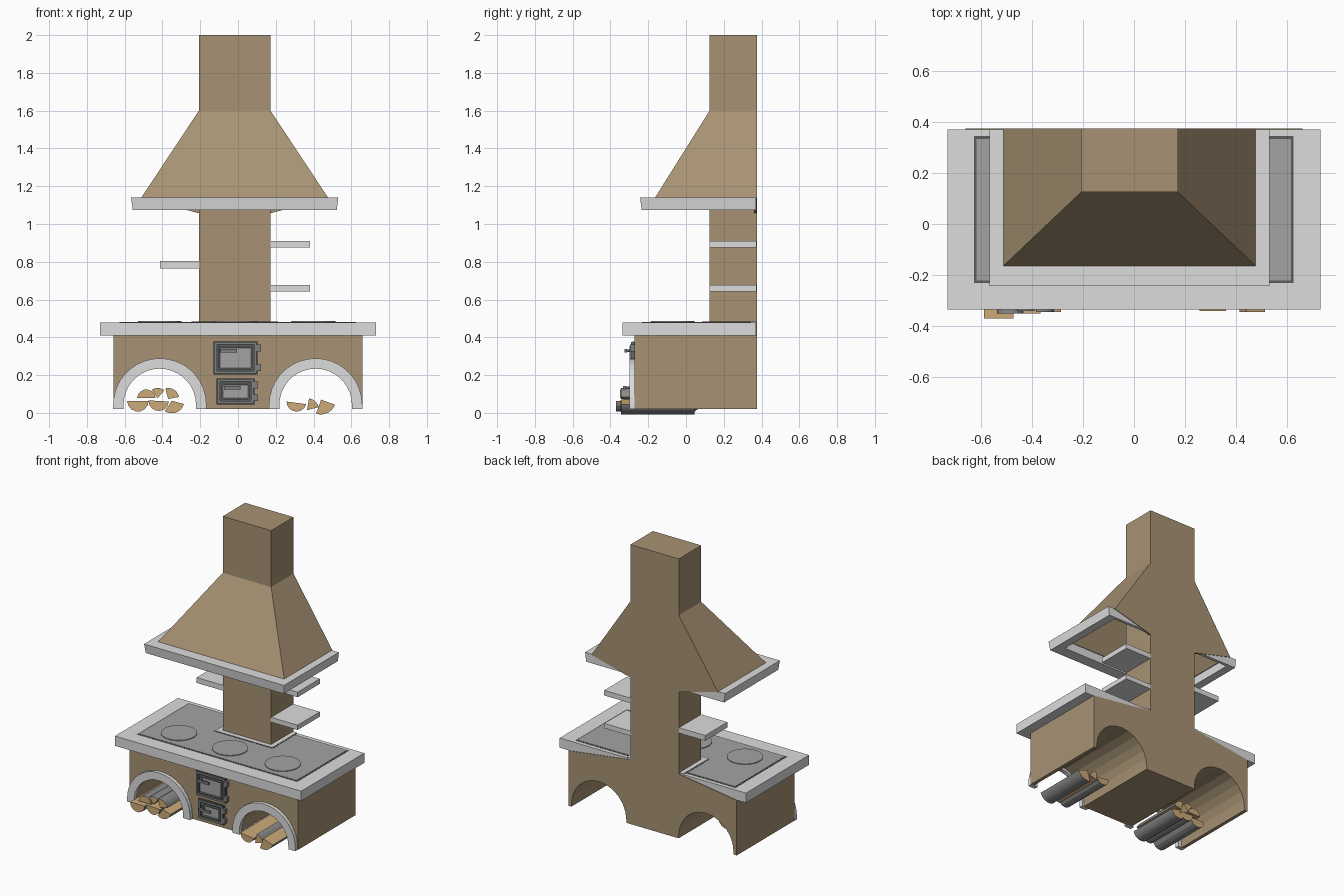
import bpy, bmesh, math

if "Cube" in bpy.data.objects:
    bpy.data.objects.remove(bpy.data.objects["Cube"])


def mat(name, r, g, b):
    m = bpy.data.materials.new(name)
    m.diffuse_color = (r, g, b, 1)
    m.use_nodes = True
    m.node_tree.nodes["Principled BSDF"].inputs["Base Color"].default_value = m.diffuse_color
    return m


TAN = mat("tan_plaster", 0.39, 0.29, 0.175)
STONE = mat("pale_stone", 0.72, 0.72, 0.72)
STEEL = mat("steel_grey", 0.37, 0.37, 0.37)
IRON = mat("iron_grey", 0.21, 0.22, 0.22)
DARK = mat("dark_iron", 0.10, 0.105, 0.105)
WOOD = mat("cut_wood", 0.60, 0.40, 0.19)
BARK = mat("grey_bark", 0.26, 0.26, 0.26)


def finish(name, bm, *mats):
    bmesh.ops.recalc_face_normals(bm, faces=bm.faces[:])
    me = bpy.data.meshes.new(name)
    bm.to_mesh(me)
    bm.free()
    for m in mats:
        me.materials.append(m)
    ob = bpy.data.objects.new(name, me)
    bpy.context.collection.objects.link(ob)
    return ob


def loft(name, sections, m, closed=False):
    """Skin rectangles (x0, x1, y0, y1, z); closed joins last to first, else caps."""
    bm = bmesh.new()
    rings = [[bm.verts.new(p) for p in ((a, c, z), (b, c, z), (b, d, z), (a, d, z))]
             for a, b, c, d, z in sections]
    pairs = list(zip(rings, rings[1:]))
    if closed:
        pairs.append((rings[-1], rings[0]))
    else:
        bm.faces.new(rings[0])
        bm.faces.new(rings[-1])
    for lo, hi in pairs:
        for i in range(4):
            j = (i + 1) % 4
            bm.faces.new((lo[i], lo[j], hi[j], hi[i]))
    return finish(name, bm, m)


def box(name, x0, x1, y0, y1, z0, z1, m):
    return loft(name, [(x0, x1, y0, y1, z0), (x0, x1, y0, y1, z1)], m)


def prism(name, pts, y0, y1, *mats, bark=0):
    """Extrude an (x, z) outline along y; the first `bark` side faces use slot 1."""
    bm = bmesh.new()
    f = [bm.verts.new((x, y0, z)) for x, z in pts]
    b = [bm.verts.new((x, y1, z)) for x, z in pts]
    bm.faces.new(f)
    bm.faces.new(b)
    n = len(pts)
    for i in range(n):
        j = (i + 1) % n
        bm.faces.new((f[i], f[j], b[j], b[i])).material_index = 1 if i < bark else 0
    return finish(name, bm, *mats)


def arc(cx, cz, r, a0, a1, n):
    return [(cx + r * math.cos(math.radians(a0 + (a1 - a0) * i / n)),
             cz + r * math.sin(math.radians(a0 + (a1 - a0) * i / n))) for i in range(n + 1)]


CX0, CX1, CY0, BACK = -0.207, 0.172, 0.125, 0.375

# Base body with two arched wood tunnels; its back rises to the column
outline = [(-0.66, 0.02)]
for cx in (-0.42, 0.42):
    outline += [(cx - 0.215, 0.02)] + arc(cx, 0.04, 0.215, 180, 0, 12) + [(cx + 0.215, 0.02)]
outline += [(0.66, 0.02), (0.66, 0.41), (CX1, 0.475), (CX0, 0.475), (-0.66, 0.41)]
prism("base_body", outline, -0.272, BACK, TAN)

# Stone arch surrounds
for side, cx in (("left", -0.414), ("right", 0.411)):
    pts = [(cx - 0.247, 0.02)] + arc(cx, 0.042, 0.247, 180, 0, 18) + [(cx + 0.247, 0.02)]
    pts += [(cx + 0.192, 0.02)] + arc(cx, 0.042, 0.192, 0, 180, 18) + [(cx - 0.192, 0.02)]
    prism(side + "_arch_surround", pts, -0.298, -0.268, STONE)

# Worktop and cooking plate, notched around the column
box("worktop", -0.73, 0.73, -0.335, 0.371, 0.41, 0.479, STONE)
box("plate_trim", -0.628, 0.626, -0.232, 0.344, 0.47, 0.4805, DARK)
box("cooking_plate", -0.618, 0.616, -0.222, 0.334, 0.47, 0.482, STEEL)
box("column_trim", CX0 - 0.04, CX1 + 0.04, CY0 - 0.04, 0.345, 0.47, 0.483, DARK)
box("column_footing", CX0 - 0.032, CX1 + 0.032, CY0 - 0.032, 0.37, 0.47, 0.4845, STONE)
for i, x in enumerate((-0.414, -0.013, 0.4)):
    bm = bmesh.new()
    bmesh.ops.create_cone(bm, cap_ends=True, segments=32, radius1=0.116, radius2=0.116, depth=0.016)
    bmesh.ops.translate(bm, verts=bm.verts[:], vec=(x, -0.07, 0.479))
    finish(f"burner_{i + 1}", bm, STEEL)

# Column and shelves
box("column", CX0, CX1, CY0, BACK, 0.47, 1.5, TAN)
box("upper_right_shelf", CX1, 0.38, CY0, 0.373, 0.875, 0.911, STONE)
box("lower_right_shelf", CX1, 0.38, CY0, 0.373, 0.643, 0.677, STONE)
box("left_shelf", -0.412, CX0, CY0, 0.373, 0.765, 0.803, STONE)

# Hollow hood with flue
loft("hood", [(CX0 + 0.02, CX1 - 0.02, CY0 + 0.02, 0.36, 1.58),
              (-0.495, 0.458, -0.148, 0.36, 1.135),
              (-0.515, 0.48, -0.167, BACK, 1.135),
              (CX0, CX1, CY0, BACK, 1.6),
              (CX0, CX1, CY0, BACK, 2.0)], TAN)
prism("hood_back", [(-0.512, 1.137), (CX0, 1.057), (CX1, 1.057), (0.477, 1.137)], 0.36, BACK, TAN)

# Stone rim under the hood
loft("hood_rim", [(-0.558, 0.523, -0.235, 0.371, 1.075),
                  (-0.566, 0.531, -0.243, 0.371, 1.14),
                  (-0.5, 0.465, -0.152, 0.35, 1.14),
                  (-0.5, 0.465, -0.152, 0.35, 1.075)], STONE, closed=True)


# Stove doors: back plate, raised frame, panel, handle, hinges
def door(name, x0, x1, z0, z1, reach):
    box(name + "_plate", x0, x1, -0.284, -0.265, z0, z1, DARK)
    for k, w, y in ((0.004, 0.014, -0.292), (0.026, 0.007, -0.298)):
        a, b, c, d = x0 + k, x1 - k, z0 + k, z1 - k
        box(name + "_frame_bottom", a, b, y, -0.27, c, c + w, IRON)
        box(name + "_frame_top", a, b, y, -0.27, d - w, d, IRON)
        box(name + "_frame_left", a, a + w, y, -0.27, c + w, d - w, IRON)
        box(name + "_frame_right", b - w, b, y, -0.27, c + w, d - w, IRON)
    box(name + "_panel", x0 + 0.037, x1 - 0.037, -0.29, -0.27, z0 + 0.037, z1 - 0.037, STEEL)
    hz = z1 - 0.05
    box(name + "_handle_stem", x0 + 0.042, x0 + 0.056, reach, -0.28, hz - 0.007, hz + 0.007, DARK)
    box(name + "_handle", x0 + 0.038, x0 + 0.125, reach - 0.008, reach + 0.004,
        hz - 0.009, hz + 0.009, IRON)
    for z in (z0 + 0.035, z1 - 0.035):
        box(name + "_hinge", x1 - 0.004, x1 + 0.018, -0.296, -0.268, z - 0.018, z + 0.018, IRON)


door("fire_door", -0.13, 0.103, 0.204, 0.379, -0.317)
door("ash_door", -0.113, 0.087, 0.045, 0.183, -0.325)

# Split logs: centre x, z, radius, sector start and end, front y
logs = [(-0.53, 0.064, 0.057, 180, 360, -0.37), (-0.42, 0.064, 0.054, 178, 356, -0.35),
        (-0.35, 0.064, 0.066, 235, 345, -0.345), (-0.485, 0.074, 0.05, 5, 175, -0.35),
        (-0.425, 0.078, 0.054, 50, 125, -0.34), (-0.37, 0.074, 0.058, 10, 105, -0.345),
        (0.31, 0.06, 0.053, 180, 345, -0.34), (0.365, 0.014, 0.064, 15, 80, -0.33),
        (0.44, 0.07, 0.078, 250, 340, -0.345)]
for i, (x, z, r, a0, a1, y) in enumerate(logs):
    n = 7
    pts = arc(x, z, r, a0, a1, n)
    if a1 - a0 < 160:
        pts.append((x, z))
    prism(f"log_{i + 1}", pts, y, y + 0.39, WOOD, BARK, bark=n)
